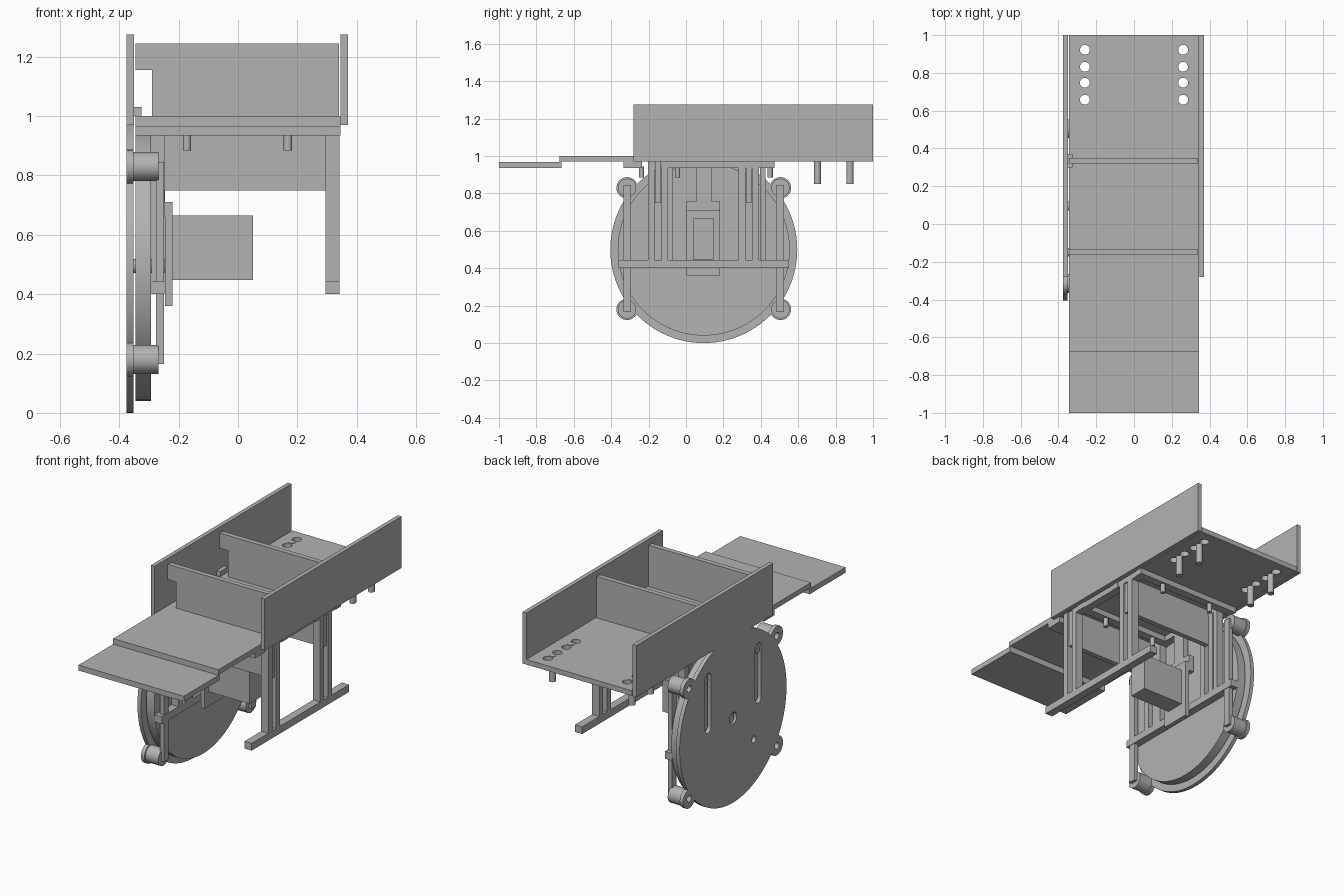
import bpy, bmesh, math
from mathutils import Matrix, Vector

if "Cube" in bpy.data.objects:
    bpy.data.objects.remove(bpy.data.objects["Cube"], do_unlink=True)

grey = bpy.data.materials.new("plain grey")
grey.use_nodes = True
grey.diffuse_color = (0.45, 0.45, 0.45, 1)
grey.node_tree.nodes["Principled BSDF"].inputs["Base Color"].default_value = grey.diffuse_color


def finish(name, bm):
    mesh = bpy.data.meshes.new(name)
    bmesh.ops.recalc_face_normals(bm, faces=bm.faces)
    bm.to_mesh(mesh)
    bm.free()
    mesh.materials.append(grey)
    obj = bpy.data.objects.new(name, mesh)
    bpy.context.collection.objects.link(obj)
    return obj


def box(name, x, y, z):
    """Box from (min, max) ranges."""
    bm = bmesh.new()
    bmesh.ops.create_cube(bm, size=1)
    for v in bm.verts:
        v.co = Vector(((r[0] + r[1]) / 2 + c * (r[1] - r[0])
                       for r, c in zip((x, y, z), v.co)))
    return finish(name, bm)


def prism(name, profile, axis, a, b):
    """Extrude a closed profile along x or y from a to b."""
    bm = bmesh.new()
    place = (lambda p: (a, p[0], p[1])) if axis == "x" else (lambda p: (p[0], a, p[1]))
    face = bm.faces.new([bm.verts.new(place(p)) for p in profile])
    out = bmesh.ops.extrude_face_region(bm, geom=[face])
    step = Vector((b - a, 0, 0)) if axis == "x" else Vector((0, b - a, 0))
    bmesh.ops.translate(bm, vec=step, verts=[g for g in out["geom"] if isinstance(g, bmesh.types.BMVert)])
    return finish(name, bm)


def rod(name, axis, centre, r, a, b, sides=32):
    """Cylinder along x or z; centre holds the two other coordinates."""
    bm = bmesh.new()
    bmesh.ops.create_cone(bm, cap_ends=True, segments=sides, radius1=r, radius2=r, depth=b - a)
    if axis == "x":
        bm.transform(Matrix.Translation(((a + b) / 2, *centre)) @ Matrix.Rotation(math.pi / 2, 4, "Y"))
    else:
        bm.transform(Matrix.Translation((*centre, (a + b) / 2)))
    return finish(name, bm)


def smooth(obj):
    bpy.ops.object.select_all(action="DESELECT")
    obj.select_set(True)
    bpy.context.view_layer.objects.active = obj
    bpy.ops.object.shade_smooth_by_angle(angle=math.radians(30))


def cut(obj, cutters):
    bpy.ops.object.select_all(action="DESELECT")
    bpy.context.view_layer.objects.active = obj
    for c in cutters:
        c.hide_render = True
        mod = obj.modifiers.new("cut", "BOOLEAN")
        mod.operation, mod.solver, mod.object = "DIFFERENCE", "EXACT", c
        bpy.ops.object.modifier_apply(modifier=mod.name)
        bpy.data.objects.remove(c, do_unlink=True)


def slot(y, z0, z1, r):
    """Stadium outline standing upright."""
    steps = [math.pi * i / 12 for i in range(13)]
    top = [(y + r * math.cos(t), z1 - r + r * math.sin(t)) for t in steps]
    return top + [(y - r * math.cos(t), z0 + r - r * math.sin(t)) for t in steps]


MID, HUB = 0.095, 0.5            # wheel centre in y and z
DIVIDERS = (-0.15, 0.335)        # divider positions in y
SIDES = {"left": (0.295, 0.342), "right": (-0.292, -0.247)}

# Platform with oblong openings and slits for the dividers
platform = box("platform", (-0.345, 0.345), (-0.675, 1), (0.97, 1))
holes = [rod("cutter", "z", (x, y + d), 0.026, 0.9, 1.1, 20)
         for x in (-0.26, 0.26) for y in (0.703, 0.877) for d in (-0.045, 0.045)]
cut(platform, holes)
for x in (-0.26, 0.26):
    for y in (0.703, 0.877):
        smooth(rod("rear_pin", "z", (x, y), 0.019, 0.85, 1.003, 20))

# Lower front step, with the lip joining it to the platform
box("front_step", (-0.345, 0.345), (-1, -0.665), (0.935, 0.967))
box("step_lip", (-0.345, 0.345), (-0.675, -0.665), (0.935, 0.985))

# Tall side walls
for name, x in (("left_wall", (0.346, 0.371)), ("right_wall", (-0.375, -0.35))):
    box(name, x, (-0.28, 1), (0.97, 1.275))
box("wall_stop", (-0.35, -0.325), (0.3, 0.37), (1, 1.03))

# Sliding dividers notched on the wheel side, with follower pins
notched = [(-0.345, 1.245), (-0.345, 1.155), (-0.29, 1.155), (-0.29, 0.985), (-0.25, 0.985),
           (-0.25, 0.75), (0.335, 0.75), (0.335, 0.985), (0.34, 0.985), (0.34, 1.245)]
for y in DIVIDERS:
    prism("divider", notched, "y", y - 0.015, y + 0.015)
    smooth(rod("follower_pin", "x", (y, 0.81), 0.022, -0.365, -0.25, 20))

# Cross bars below the platform and their bolts
for y, half in ((-0.285, 0.05), (-0.05, 0.025), (0.25, 0.02), (0.448, 0.025)):
    box("cross_bar", (-0.345, 0.345), (y - half, y + half), (0.937, 0.97))
for y in (-0.238, -0.045, 0.45):
    for x in (-0.172, 0.168):
        smooth(rod("bar_bolt", "z", (x, y), 0.014, 0.885, 0.945, 16))

# Side frames: foot rail, top rail and paired guide posts
for side, x in SIDES.items():
    box(side + "_foot_rail", x, (-0.36, 0.55), (0.4, 0.443))
    box(side + "_top_rail", x, (-0.1, 0.47), (0.937, 0.97))
    for y in DIVIDERS:
        for s in (-1, 1):
            c = y + s * 0.036
            box(side + "_guide_post", x, (c - 0.018, c + 0.018), (0.44, 0.97))
for y in (-0.085, 0.41):
    box("right_outer_post", SIDES["right"], (y - 0.015, y + 0.015), (0.44, 0.97))

# Outer wheel plate with guide slots and the cam plate behind it
plate = rod("outer_wheel", "x", (MID, HUB), 0.5, -0.375, -0.352, 96)
slots = [prism("cutter", slot(MID + s * 0.235, 0.5, 0.855, 0.028), "x", -0.4, -0.348) for s in (-1, 1)]
slots += [rod("cutter", "x", (MID, HUB), 0.034, -0.4, -0.348),
          rod("cutter", "x", (-0.1, 0.3), 0.02, -0.4, -0.348, 20)]
cut(plate, slots)
smooth(plate)
smooth(rod("cam_wheel", "x", (MID, HUB), 0.46, -0.345, -0.293, 96))
smooth(rod("motor_shaft", "x", (MID, HUB - 0.005), 0.024, -0.365, -0.24, 20))

# Rollers around the wheel with their upright supports
for s in (-1, 1):
    y = MID + s * 0.41
    for z in (0.18, 0.83):
        flange = rod("roller_flange", "x", (y, z), 0.057, -0.375, -0.352)
        body = rod("roller_body", "x", (y, z), 0.049, -0.352, -0.268)
        for part in (flange, body):
            cut(part, [rod("cutter", "x", (y, z), 0.02, -0.4, -0.335, 20)])
            smooth(part)
    box("roller_upright", (-0.277, -0.25), (y - 0.02, y + 0.02), (0.165, 0.845))

# Motor, its mounting plate and hanger
box("motor", (-0.22, 0.05), (0.037, 0.15), (0.447, 0.665))
box("motor_plate", (-0.246, -0.22), (0.003, 0.183), (0.36, 0.71))
box("motor_hanger", (-0.28, -0.246), (0.055, 0.135), (0.7, 0.95))
box("hanger_base", (-0.28, -0.246), (0.003, 0.183), (0.66, 0.76))
